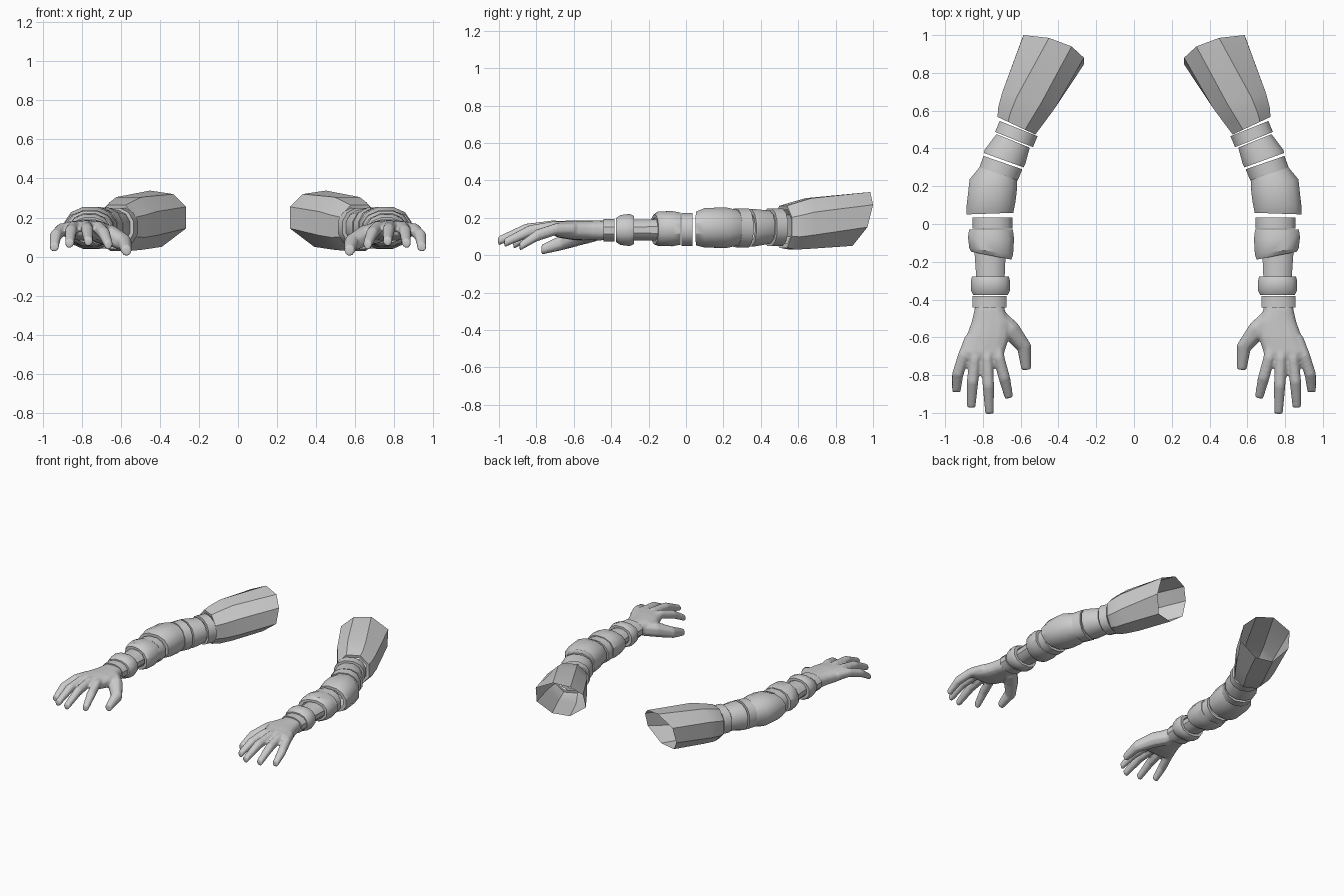
import bpy, bmesh
from math import cos, sin, pi, radians, atan2


def ring(cx, cy, cz, hw, hh, yaw=0, n=12, power=0.9):
    """Upright oval ring; yaw turns its width axis in plan (degrees)."""
    t, pts = radians(yaw), []
    k = cos(pi / n) ** power
    for i in range(n):
        a = 2 * pi * (i + 0.5) / n
        c, s = cos(a), sin(a)
        w = hw / k * abs(c) ** power * (1 if c > 0 else -1)
        h = hh / k * abs(s) ** power * (1 if s > 0 else -1)
        pts.append((cx + w * cos(t), cy + w * sin(t), cz + h))
    return pts


def loft(bm, rings, cap=False):
    """Skin a list of rings with quads, optionally closing both ends."""
    vs = [[bm.verts.new(p) for p in r] for r in rings]
    n = len(vs[0])
    for a, b in zip(vs, vs[1:]):
        for i in range(n):
            j = (i + 1) % n
            bm.faces.new((a[i], a[j], b[j], b[i]))
    if cap:
        bm.faces.new(vs[0])
        bm.faces.new(vs[-1])


def finish(name, bm, blend=False):
    """Make the object and mirror it to the other arm."""
    bmesh.ops.recalc_face_normals(bm, faces=bm.faces)
    me = bpy.data.meshes.new(name)
    bm.to_mesh(me)
    bm.free()
    ob = bpy.data.objects.new(name, me)
    bpy.context.collection.objects.link(ob)
    for p in me.polygons:
        p.use_smooth = True
    if blend:
        r = ob.modifiers.new("blend", 'REMESH')
        r.mode = 'VOXEL'
        r.voxel_size = 0.008
        r.use_smooth_shade = True
        s = ob.modifiers.new("soften", 'SMOOTH')
        s.factor = 0.5
        s.iterations = 4
    else:
        me.set_sharp_from_angle(angle=radians(35))
    m = ob.modifiers.new("other_arm", 'MIRROR')
    m.use_mirror_merge = False
    return ob


def cuff(name, rings, lip=0.78):
    """Arm segment with its rims turned inward."""
    def inset(r):
        return (*r[:3], r[3] * lip, r[4] * lip, r[5])
    bm = bmesh.new()
    loft(bm, [ring(*r) for r in [inset(rings[0])] + rings + [inset(rings[-1])]])
    finish(name, bm)


# Wide upper sleeve with a slanted octagonal opening
opening = [(.585, 1.0, .27), (.45, .985, .338), (.33, .94, .32), (.265, .88, .255),
           (.265, .845, .145), (.39, .86, .05), (.52, .89, .05), (.597, .97, .15)]
bm = bmesh.new()
loft(bm, [opening,
          ring(.557, .655, .17, .147, .135, 14, 8),
          ring(.60, .57, .155, .127, .125, 18, 8),
          ring(.622, .52, .152, .11, .112, 25, 8),
          ring(.622, .525, .152, .09, .09, 25, 8)])
finish("upper_sleeve", bm)

# Bands and wrapped segments from the upper arm to the wrist
cuff("upper_band", [(.611, .505, .15, .108, .10, 22), (.635, .447, .15, .108, .10, 22)])
cuff("upper_segment", [(.640, .44, .15, .095, .088, 22), (.683, .355, .147, .114, .10, 20),
                       (.690, .338, .147, .112, .10, 20)])
cuff("elbow_band", [(.694, .325, .146, .109, .105, 19), (.717, .265, .146, .107, .103, 19)])
cuff("elbow_segment", [(.717, .27, .147, .103, .094, 20), (.745, .21, .147, .128, .108, 12),
                       (.757, .105, .147, .130, .106, -5), (.763, .055, .143, .124, .090, -2)])
cuff("forearm_band", [(.750, .035, .137, .106, .088, 0), (.750, -.025, .137, .106, .088, 0)])
cuff("forearm_segment", [(.757, -.03, .142, .116, .086, 0), (.757, -.075, .142, .122, .094, 2),
                         (.756, -.145, .142, .117, .092, 8), (.755, -.168, .138, .108, .078, 11)])
cuff("lower_forearm", [(.762, -.14, .135, .083, .058, 0), (.760, -.285, .135, .075, .055, 0)])
cuff("wrist_segment", [(.760, -.278, .135, .098, .075, 0), (.760, -.30, .135, .103, .086, 0),
                       (.760, -.35, .135, .104, .080, 0), (.760, -.375, .135, .092, .064, 0)])
cuff("wrist_band", [(.765, -.382, .133, .089, .060, 0), (.765, -.442, .133, .089, .060, 0)])

# Hand: palm and five fingers blended together
bm = bmesh.new()
palm = [(.763, -.42, .133, .076, .050), (.765, -.46, .133, .080, .053),
        (.759, -.52, .133, .100, .053), (.775, -.60, .134, .113, .052),
        (.802, -.68, .138, .115, .044), (.805, -.715, .14, .105, .030)]
loft(bm, [ring(*r, 0, 14, 0.75) for r in palm], cap=True)

fingers = [
    [(.865, -.60, .14, .030), (.903, -.70, .138, .031), (.934, -.80, .105, .031), (.941, -.89, .046, .023)],
    [(.830, -.60, .145, .030), (.842, -.71, .150, .031), (.855, -.84, .128, .031), (.862, -.972, .066, .023)],
    [(.775, -.60, .145, .030), (.777, -.71, .155, .031), (.771, -.86, .136, .031), (.765, -1.005, .076, .023)],
    [(.730, -.60, .145, .030), (.715, -.71, .150, .031), (.685, -.82, .118, .031), (.661, -.922, .058, .023)],
    [(.725, -.49, .125, .050), (.650, -.565, .108, .052), (.580, -.655, .070, .040), (.570, -.772, .030, .026)],
]
for path in fingers:
    rings = []
    for i, (x, y, z, r) in enumerate(path):
        a, b = path[max(i - 1, 0)], path[min(i + 1, 3)]
        yaw = atan2(b[0] - a[0], a[1] - b[1]) * 180 / pi
        rings.append(ring(x, y, z, r * 0.95, r, yaw, 8))
    loft(bm, rings, cap=True)
finish("hand", bm, blend=True)
